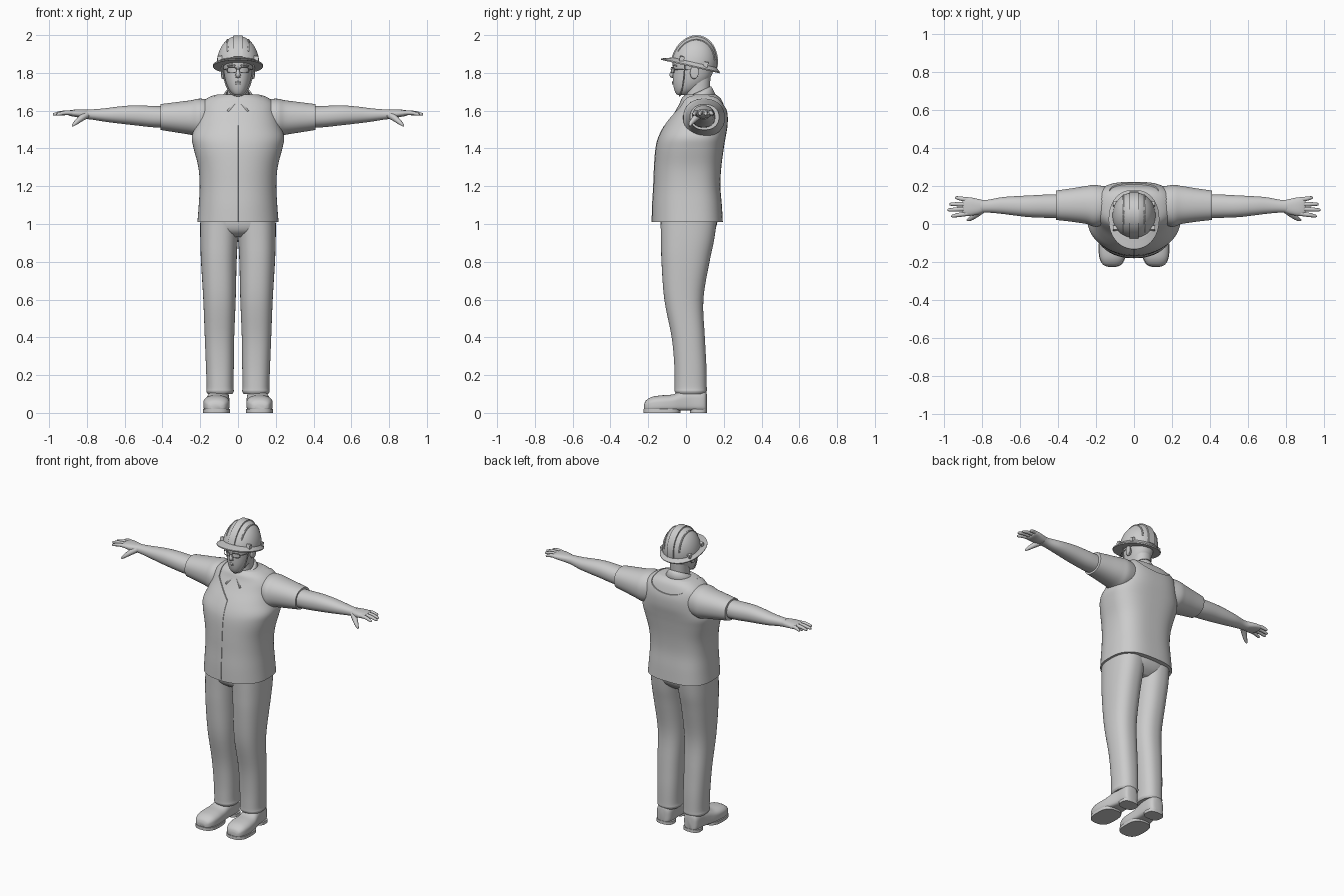
import bpy, bmesh, math
from mathutils import Vector, Matrix

cube = bpy.data.objects.get("Cube")
if cube:
    bpy.data.objects.remove(cube, do_unlink=True)

grey = bpy.data.materials.new("plain grey")
grey.use_nodes = True
grey.diffuse_color = (0.6, 0.6, 0.6, 1)
grey.node_tree.nodes["Principled BSDF"].inputs["Base Color"].default_value = grey.diffuse_color


def smooth(obj):
    bpy.ops.object.select_all(action='DESELECT')
    obj.select_set(True)
    bpy.context.view_layer.objects.active = obj
    bpy.ops.object.shade_smooth_by_angle(angle=math.radians(40))


def finish(name, bm, mirror=False):
    bmesh.ops.recalc_face_normals(bm, faces=bm.faces[:])
    mesh = bpy.data.meshes.new(name)
    bm.to_mesh(mesh)
    bm.free()
    obj = bpy.data.objects.new(name, mesh)
    bpy.context.collection.objects.link(obj)
    mesh.materials.append(grey)
    smooth(obj)
    if mirror:
        obj.modifiers.new("both sides", 'MIRROR')
    return obj


def skin_rings(bm, rings, closed=False):
    n = len(rings[0])
    verts = [[bm.verts.new(p) for p in ring] for ring in rings]
    pairs = list(zip(verts, verts[1:])) + ([(verts[-1], verts[0])] if closed else [])
    for a, b in pairs:
        for i in range(n):
            j = (i + 1) % n
            bm.faces.new((a[i], a[j], b[j], b[i]))
    if not closed:
        bm.faces.new(verts[0])
        bm.faces.new(verts[-1])


def spline(rows, sub):
    out = []
    for i in range(len(rows) - 1):
        p = [rows[max(0, min(len(rows) - 1, i + k))] for k in (-1, 0, 1, 2)]
        for s in range(sub):
            t = s / sub
            out.append([b + 0.5 * t * (c - a + t * (2*a - 5*b + 4*c - d + t * (3*(b - c) + d - a)))
                        for a, b, c, d in zip(*p)])
    return out + [list(rows[-1])]


# Loft: each row is a position on the axis, then the bounds of the section
def loft(name, axis, rows, low=2.2, high=2.2, sub=4, n=40, mirror=False):
    rings = []
    for t, u0, u1, v0, v1 in spline(rows, sub):
        ring = []
        for k in range(n):
            a = math.tau * (k + 0.5) / n
            c, s = math.cos(a), math.sin(a)
            p = 2 / (high if s > 0 else low)
            u = (u0 + u1) / 2 + (u1 - u0) / 2 * math.copysign(abs(c) ** p, c)
            v = (v0 + v1) / 2 + (v1 - v0) / 2 * math.copysign(abs(s) ** p, s)
            ring.append({'x': (t, u, v), 'y': (u, t, v), 'z': (u, v, t)}[axis])
        rings.append(ring)
    bm = bmesh.new()
    skin_rings(bm, rings)
    return finish(name, bm, mirror)


def tube(name, points, radii, n=10, closed=False, mirror=False, sub=3):
    if not isinstance(radii, (list, tuple)):
        radii = [radii] * len(points)
    rows = [list(p) + [r] for p, r in zip(points, radii)]
    if not closed:
        rows = spline(rows, sub)
    pts = [Vector(r[:3]) for r in rows]
    rings, m = [], len(pts)
    for i, p in enumerate(pts):
        a = pts[(i - 1) % m] if closed else pts[max(0, i - 1)]
        b = pts[(i + 1) % m] if closed else pts[min(m - 1, i + 1)]
        d = (b - a).normalized()
        side = d.cross(Vector((0.2, 0.9, 0.35))).normalized()
        up = side.cross(d)
        rings.append([p + rows[i][3] * (side * math.cos(math.tau * k / n) + up * math.sin(math.tau * k / n))
                      for k in range(n)])
    bm = bmesh.new()
    skin_rings(bm, rings, closed)
    return finish(name, bm, mirror)


# Vest with its neckline cut out, over a slightly smaller shirt
torso = [(1.01, .215, -.18, .195), (1.1, .208, -.178, .19), (1.2, .203, -.172, .182),
         (1.3, .21, -.168, .187), (1.4, .235, -.16, .2), (1.46, .245, -.145, .21),
         (1.52, .225, -.115, .22), (1.58, .21, -.075, .22), (1.63, .2, -.045, .207),
         (1.665, .165, -.03, .19), (1.685, .12, -.01, .165)]
vest = loft("vest", 'z', [(z, -x, x, a, b) for z, x, a, b in torso], 2.2, 2.9, n=64)
inset = .007
loft("shirt", 'z', [(z, inset - x, x - inset, a + inset, b - inset) for z, x, a, b in torso[3:]],
     2.2, 2.9, n=64)


def cut(obj, profile, y0, y1):
    bm = bmesh.new()
    skin_rings(bm, [[(x, y, z) for x, z in profile] for y in (y0, y1)])
    cutter = finish("neckline_cutter", bm)
    cutter.hide_render = True
    mod = obj.modifiers.new("neckline", 'BOOLEAN')
    mod.operation, mod.solver, mod.object = 'DIFFERENCE', 'EXACT', cutter
    bpy.context.view_layer.objects.active = obj
    bpy.ops.object.modifier_apply(modifier=mod.name)
    bpy.data.objects.remove(cutter, do_unlink=True)


cut(vest, [(0, 1.52), (.12, 1.62), (.13, 1.8), (-.13, 1.8), (-.12, 1.62)], -.3, .06)
arc = [(.13 * math.cos(a), 1.66 + .055 * math.sin(a)) for a in
       [math.pi + math.pi * k / 12 for k in range(13)]]
cut(vest, arc + [(.13, 1.8), (-.13, 1.8)], .0599, .3)
smooth(vest)
tube("vest_front_seam", [(0, a, z) for z, x, a, b in torso[:7]], .002, n=6)

# Shirt collar: a tilted band with pointed ends at the front
bm = bmesh.new()
rows, steps = [], 40
for k in range(steps + 1):
    a = math.radians(-84 + 348 * k / steps)
    c, s = math.cos(a), math.sin(a)
    point = max(0, -s) ** 6
    tilt = 1.695 + .035 * s
    rows.append([bm.verts.new(p) for p in (
        (.066 * c, .055 + .078 * s, tilt),
        (.078 * c, .055 + .086 * s, tilt - .015),
        (.095 * c + math.copysign(.04, c) * point, .055 + (.105 + .008 * point) * s,
         tilt - .05 - .015 * point))])
for r, q in zip(rows, rows[1:]):
    for i in range(2):
        bm.faces.new((r[i], q[i], q[i + 1], r[i + 1]))
collar = finish("shirt_collar", bm)
collar.modifiers.new("cloth", 'SOLIDIFY').thickness = .008

# Sleeves, arms and hands
loft("sleeves", 'x', [(.12, .01, .19, 1.48, 1.655), (.2, -.015, .205, 1.462, 1.664),
     (.25, .0, .2, 1.472, 1.655), (.33, .012, .187, 1.485, 1.645),
     (.4, .02, .177, 1.496, 1.636), (.41, .021, .175, 1.498, 1.634)], mirror=True)
loft("arms", 'x', [(.36, .03, .155, 1.51, 1.622), (.45, .032, .155, 1.512, 1.625),
     (.55, .036, .15, 1.523, 1.628), (.63, .045, .146, 1.532, 1.622), (.7, .054, .14, 1.541, 1.613),
     (.77, .06, .127, 1.552, 1.607), (.81, .058, .128, 1.556, 1.606)], mirror=True)
loft("palms", 'x', [(.79, .062, .125, 1.56, 1.604), (.82, .05, .132, 1.56, 1.606),
     (.86, .043, .14, 1.567, 1.606), (.89, .045, .141, 1.572, 1.602), (.9, .055, .135, 1.58, 1.597)],
     2.5, 2.5, n=24, mirror=True)
fingers = {"index": (.055, .042, .96), "middle": (.08, .074, .98), "ring": (.104, .104, .97),
           "little": (.127, .138, .94)}
for name, (y0, y1, tip) in fingers.items():
    tube(name + "_fingers", [(.87, y0, 1.588), ((.87 + tip) / 2, (y0 + y1) / 2, 1.589),
         (tip - .008, y1, 1.581), (tip, y1, 1.58)], [.012, .0115, .008, .003], mirror=True)
tube("thumbs", [(.8, .075, 1.58), (.83, .05, 1.56), (.862, .026, 1.533), (.877, .02, 1.518)],
     [.02, .017, .011, .004], mirror=True)

# Trousers
loft("trouser_seat", 'z', [(.93, -.1, .1, -.08, .11), (.96, -.18, .18, -.12, .145),
     (1.0, -.2, .2, -.135, .165), (1.05, -.19, .19, -.135, .165)], 2.5, 2.5)
loft("trouser_legs", 'z', [(.1, .03, .16, -.052, .102), (.115, .022, .168, -.06, .11),
     (.14, .024, .166, -.06, .11), (.25, .022, .17, -.062, .108), (.4, .02, .176, -.076, .1),
     (.6, .012, .184, -.115, .092), (.8, .007, .196, -.13, .125), (.92, .0, .2, -.133, .15),
     (1.03, -.01, .2, -.135, .165)], 2.4, 2.4, mirror=True)

# Shoes with separate soles and heels
loft("shoes", 'y', [(-.222, .09, .145, .02, .045), (-.212, .068, .164, .015, .066),
     (-.18, .05, .179, .012, .085), (-.13, .044, .184, .012, .093), (-.07, .047, .178, .012, .098),
     (-.02, .048, .166, .012, .118), (.03, .046, .156, .012, .13), (.08, .048, .152, .012, .13),
     (.103, .06, .142, .012, .12), (.11, .08, .12, .02, .1)], 5, 2.3, mirror=True)
for name, x0, x1, y0, y1 in (("soles", .042, .186, -.226, -.03), ("heels", .042, .157, .02, .112)):
    loft(name, 'z', [(0, x0, x1, y0, y1), (.02, x0, x1, y0, y1)], 2.8, 2.8, sub=1, mirror=True)

# Neck, head and face
loft("neck", 'z', [(1.6, -.065, .065, -.01, .13), (1.68, -.056, .056, .0, .125),
     (1.78, -.056, .056, .0, .13)])
loft("head", 'z', [(1.683, -.018, .018, -.044, .0), (1.69, -.03, .03, -.053, .02),
     (1.71, -.047, .047, -.062, .06), (1.74, -.061, .061, -.068, .1), (1.775, -.07, .07, -.07, .13),
     (1.82, -.076, .076, -.069, .148), (1.86, -.08, .08, -.07, .155), (1.91, -.075, .075, -.055, .145)])
tube("nose", [(0, -.062, 1.835), (0, -.07, 1.81), (0, -.075, 1.788), (0, -.066, 1.777)],
     [.006, .009, .013, .007])
tube("nostrils", [(.006, -.066, 1.783), (.014, -.066, 1.782)], [.009, .006], mirror=True)
for name, z, w in (("upper_lip", 1.751, .022), ("lower_lip", 1.743, .017)):
    tube(name, [(-w, -.06, z - .002), (0, -.069, z), (w, -.06, z - .002)], [.002, .006, .002])
tube("eyebrows", [(.014, -.068, 1.838), (.034, -.064, 1.842), (.056, -.05, 1.836)],
     [.004, .005, .003], mirror=True)
loft("ears", 'x', [(.066, .03, .06, 1.775, 1.825), (.078, .022, .062, 1.768, 1.832),
     (.087, .026, .067, 1.772, 1.836), (.089, .034, .06, 1.785, 1.828)], n=20, mirror=True)

# Glasses and chin strap
rim = []
for k in range(24):
    c, s = math.cos(math.tau * k / 24), math.sin(math.tau * k / 24)
    x = .034 + .025 * math.copysign(abs(c) ** .6, c)
    rim.append((x, -.079 + 5 * x * x, 1.815 + .014 * math.copysign(abs(s) ** .6, s)))
tube("glasses_rims", rim, .0022, n=6, closed=True, mirror=True)
tube("glasses_bridge", [(-.01, -.079, 1.818), (0, -.081, 1.821), (.01, -.079, 1.818)], .0022, n=6)
tube("glasses_temples", [(.058, -.062, 1.818), (.076, -.02, 1.818), (.083, .045, 1.82)],
     .0022, n=6, mirror=True)
tube("chin_strap", [(.084, -.005, 1.85), (.077, -.01, 1.79), (.06, -.018, 1.73), (.035, -.028, 1.69),
     (0, -.034, 1.678)], .004, n=6, mirror=True)

# Hard hat, built level and then tilted back
tilt = Matrix.Translation((0, .043, 1.843)) @ Matrix.Rotation(math.radians(-13), 4, 'X')


def dome(name, rx, ry, height, power):
    rows = []
    for k in range(17):
        a = math.pi / 2 * k / 16.3
        c = math.cos(a)
        rows.append((height * math.sin(a), -rx * c, rx * c, -ry * c, ry * c))
    return loft(name, 'z', rows, power, power, sub=1, n=48)


hat = [dome("hat_shell", .113, .121, .154, 2.1),
       loft("hat_brim", 'z', [(-.014, -.131, .131, -.176, .14), (-.007, -.133, .133, -.178, .142),
            (.002, -.122, .122, -.15, .131), (.012, -.112, .112, -.12, .12)], 2.1, 2.2, sub=2, n=56)]
# Raised centre ridge and two side ribs
ridge = bmesh.new()
arcs = []
for k in range(25):
    a = math.pi * (.03 + .94 * k / 24)
    y, z = -math.cos(a), math.sin(a)
    arcs.append([(x, y * (.121 + h), z * (.154 + h)) for x, h in
                 ((-.026, -.012), (-.023, .004), (.023, .004), (.026, -.012))])
skin_rings(ridge, arcs)
hat.append(finish("hat_ridge", ridge))
path = []
for k in range(13):
    a = math.pi * (.12 + .76 * k / 12)
    path.append((.055, -.106 * math.cos(a), .134 * math.sin(a)))
hat.append(tube("hat_ribs", path, .005, n=8, mirror=True))
for name, y in (("hat_front_clips", -.07), ("hat_rear_clips", .06)):
    hat.append(loft(name, 'x', [(.085, y - .012, y + .012, .0, .032),
                                (.109, y - .012, y + .012, .0, .028)], 8, 8, sub=1, n=16, mirror=True))
for part in hat:
    part.matrix_world = tilt
